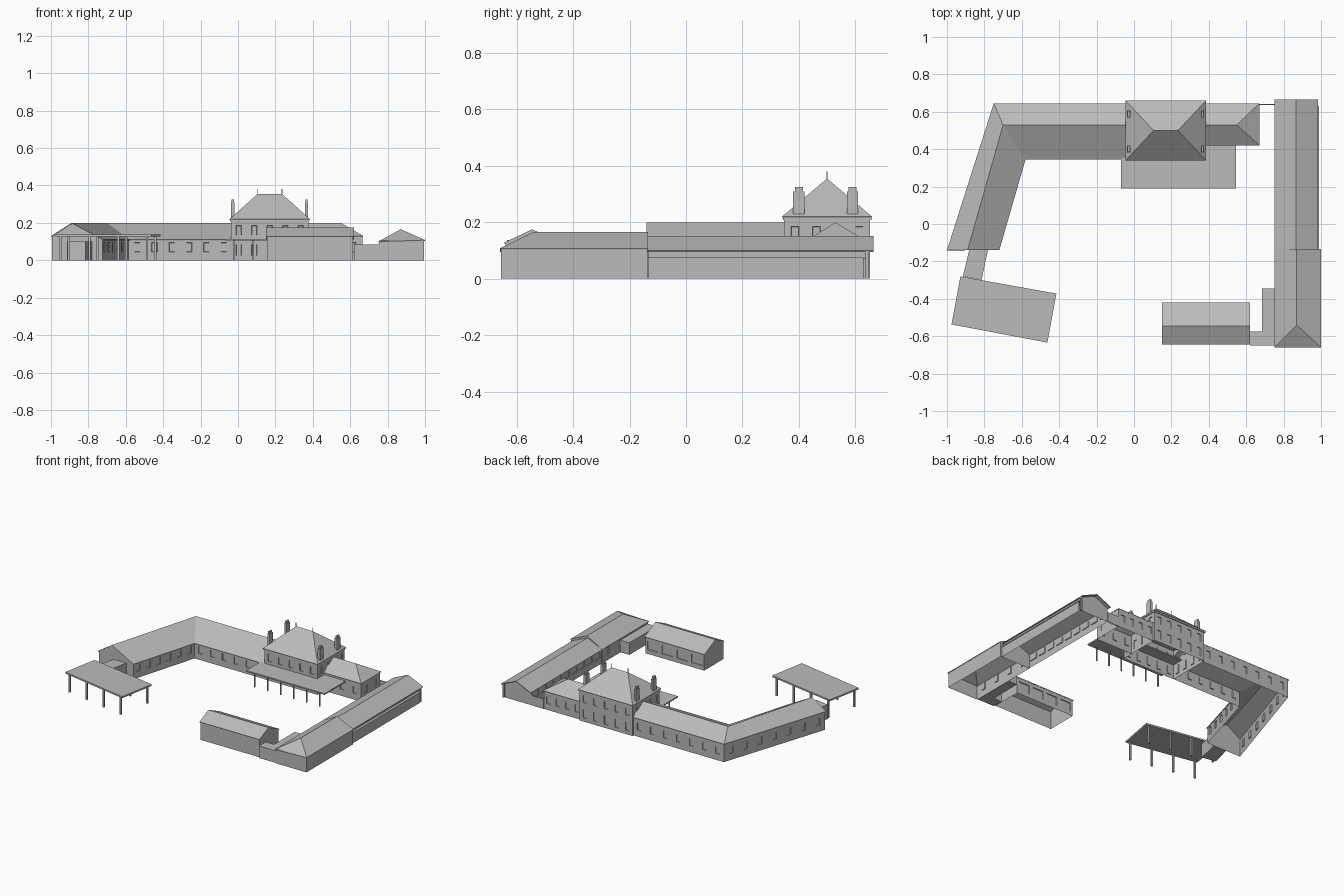
import bpy, bmesh
from mathutils import Vector

if "Cube" in bpy.data.objects:
    bpy.data.objects.remove(bpy.data.objects["Cube"])

grey = bpy.data.materials.new("plain grey")
grey.use_nodes = True
grey.diffuse_color = (0.5, 0.5, 0.5, 1)
grey.node_tree.nodes["Principled BSDF"].inputs["Base Color"].default_value = (0.5, 0.5, 0.5, 1)


def finish(name, bm, thickness=0):
    bmesh.ops.remove_doubles(bm, verts=bm.verts, dist=0.0001)
    mesh = bpy.data.meshes.new(name)
    bm.to_mesh(mesh)
    bm.free()
    mesh.materials.append(grey)
    ob = bpy.data.objects.new(name, mesh)
    bpy.context.collection.objects.link(ob)
    if thickness:
        mod = ob.modifiers.new("thickness", 'SOLIDIFY')
        mod.thickness = thickness
        mod.offset = -1
    return ob


def surface(name, polys, thickness=0.005):
    """Roof or gable planes, each polygon a list of points."""
    bm = bmesh.new()
    for p in polys:
        f = bm.faces.new([bm.verts.new(v) for v in p])
        f.normal_update()
        if f.normal.z < 0:
            f.normal_flip()
    return finish(name, bm, thickness)


def loft(name, rows):
    """Roof slopes between neighbouring eave and ridge lines."""
    return surface(name, [[a[i], a[i + 1], b[i + 1], b[i]]
                          for a, b in zip(rows, rows[1:]) for i in range(len(a) - 1)])


def hip(name, eaves, ridge):
    """Hipped roof: eaves in order SW, SE, NE, NW; ridge from W to E."""
    sw, se, ne, nw = eaves
    w, e = ridge
    return surface(name, [[sw, se, e, w], [se, ne, e], [ne, nw, w, e], [nw, sw, w]])


def prism(name, plan, z0, z1):
    bm = bmesh.new()
    face = bm.faces.new([bm.verts.new((x, y, z0)) for x, y in plan])
    up = bmesh.ops.extrude_face_region(bm, geom=[face])["geom"]
    for v in up:
        if isinstance(v, bmesh.types.BMVert):
            v.co.z = z1
    bmesh.ops.recalc_face_normals(bm, faces=bm.faces)
    return finish(name, bm)


def box(name, x0, x1, y0, y1, z0, z1):
    return prism(name, [(x0, y0), (x1, y0), (x1, y1), (x0, y1)], z0, z1)


def wall(name, start, end, height, count=0, width=0.03, rows=((0.045, 0.095),), base=0):
    """Wall seen from the right of its direction, with a row of recessed windows."""
    a, b = Vector(start), Vector(end)
    length = (b - a).length
    step = length / max(count, 1)
    us = [0, length]
    for i in range(count):
        us += [(i + 0.5) * step - width / 2, (i + 0.5) * step + width / 2]
    us.sort()
    zs = sorted([base, height] + ([z for r in rows for z in r] if count else []))
    bm = bmesh.new()
    panes = []
    for i in range(len(us) - 1):
        for j in range(len(zs) - 1):
            corners = [(i, j), (i + 1, j), (i + 1, j + 1), (i, j + 1)]
            f = bm.faces.new([bm.verts.new((*a.lerp(b, us[u] / length), zs[z])) for u, z in corners])
            if i % 2 and j % 2:
                panes.append(f)
    bm.normal_update()
    if panes:
        bmesh.ops.inset_individual(bm, faces=panes, thickness=0.002, depth=-0.005)
    return finish(name, bm)


def post(name, x, y, z, r=0.006):
    return box(name, x - r, x + r, y - r, y + r, 0, z)


# West wing and north range under one mitred roof
outer = [(-1, -.14, .13), (-.75, .645, .13), (0, .645, .13)]
ridge = [(-.89, -.14, .2), (-.7, .53, .2), (0, .53, .2)]
inner = [(-.72, -.14, .11), (-.58, .345, .11), (0, .345, .11)]
loft("west_range_roof", [outer, ridge, inner])
wall("west_wing_outer_wall", (-.745, .64), (-.995, -.135), .128, 7)
wall("north_range_back_wall", (-.03, .64), (-.745, .64), .128, 7)
wall("west_wing_inner_wall", (-.725, -.135), (-.585, .35), .11, 6)
wall("north_range_court_wall", (-.585, .35), (-.03, .35), .11, 6)
surface("west_wing_gable", [[(-.995, -.135, 0), (-.725, -.135, 0), (-.725, -.135, .109),
                             (-.89, -.135, .196), (-.995, -.135, .129)]], 0)

# East end of the north range
east_eaves = [(.3, .42, .13), (.67, .42, .13), (.67, .645, .13), (.3, .645, .13)]
hip("north_range_east_roof", east_eaves, [(.3, .53, .2), (.55, .53, .2)])
wall("east_end_front_wall", (.37, .425), (.665, .425), .13, 3)
wall("east_end_side_wall", (.665, .425), (.665, .64), .13, 2)
wall("east_end_back_wall", (.665, .64), (.37, .64), .13, 4)

# Two-storey main house
hip("house_roof", [(-.045, .34, .22), (.385, .34, .22), (.385, .66, .22), (-.045, .66, .22)],
    [(.105, .5, .355), (.235, .5, .355)])
box("house_cornice", -.042, .382, .343, .657, .208, .216)
plan = [(-.037, .348), (.377, .348), (.377, .652), (-.037, .652)]
for i, side in enumerate(("front", "left", "back", "right")):
    n = 5 if i % 2 == 0 else 4
    wall("house_" + side + "_wall", plan[i], plan[(i + 1) % 4], .21, n, .028,
         ((.025, .085), (.135, .185)))
for x in (-.028, .366):
    for y in (.4, .59):
        box("chimney", x - .009, x + .009, y - .02, y + .02, .2, .31)
        box("chimney_cap", x - .006, x + .006, y - .014, y + .014, .31, .326)
for x in (.105, .235):
    box("roof_finial", x - .002, x + .002, .498, .502, .35, .38)

# Veranda in the court
box("veranda_roof", -.07, .545, .19, .425, .105, .114)
for i in range(6):
    post("veranda_post", -.02 + i * .102, .215, .105, .004)

# Covered shelter and its link to the west wing
corners = [Vector(c) for c in ((-.976, -.537), (-.463, -.634), (-.415, -.372), (-.928, -.28))]
prism("shelter_roof", corners, .127, .138)
sw, se, ne, nw = [c.lerp(sum(corners, Vector((0, 0))) / 4, .1) for c in corners]
for i in range(4):
    for a, b in ((sw, se), (nw, ne)):
        post("shelter_post", *a.lerp(b, i / 3), .127)
prism("shelter_link", [(-.915, -.28), (-.815, -.3), (-.78, -.135), (-.88, -.135)], 0, .1)

# Long east building, northern part with a recessed clerestory band
loft("east_building_roof", [[(x, -.135, z), (x, .665, z)]
                            for x, z in ((.75, .1), (.865, .152), (.985, .1))])
wall("east_building_lower_wall", (.985, -.135), (.985, .63), .075)
box("east_building_ledge", .968, .988, -.135, .63, .07, .076)
wall("east_building_band", (.97, -.135), (.97, .64), .102, base=.07)
wall("east_building_court_wall", (.757, .64), (.757, -.135), .1, 9, .06, ((.045, .085),))
surface("east_building_gable", [[(.757, .64, 0), (.97, .64, 0), (.97, .64, .102),
                                 (.865, .64, .147), (.757, .64, .1)]], 0)
post("corner_post", .978, .643, .1)
box("yard_wall", .665, .757, .636, .642, 0, .07)

# Southern part of the east building, hipped at the front
sw, se, tip = (.75, -.66, .1), (1, -.66, .108), (.87, -.54, .166)
nw, ne, top = (.75, -.135, .1), (1, -.135, .108), (.87, -.135, .166)
surface("south_part_roof", [[sw, se, tip], [se, ne, top, tip], [nw, sw, tip, top]])
wall("south_part_front_wall", (.755, -.655), (.995, -.655), .105)
wall("south_part_side_wall", (.995, -.655), (.995, -.137), .106)
wall("south_part_court_wall", (.755, -.137), (.755, -.655), .1, 4)
surface("south_part_gable", [[(.755, -.137, 0), (.995, -.137, 0), (.995, -.137, .106),
                              (.87, -.137, .162), (.755, -.137, .099)]], 0)

# Low flat-roofed link
prism("low_link", [(.62, -.65), (.755, -.65), (.755, -.345), (.685, -.345),
                   (.685, -.575), (.62, -.575)], 0, .085)

# Front pavilion with wide panes facing the court
loft("pavilion_roof", [[(.15, y, z), (.62, y, z)]
                       for y, z in ((-.645, .128), (-.545, .175), (-.42, .117))])
wall("pavilion_front_wall", (.155, -.64), (.615, -.64), .128)
wall("pavilion_court_wall", (.615, -.425), (.155, -.425), .116, 4, .085, ((.03, .09),))
for x in (.155, .615):
    surface("pavilion_gable", [[(x, -.64, 0), (x, -.425, 0), (x, -.425, .116),
                                (x, -.545, .171), (x, -.64, .126)]], 0)
